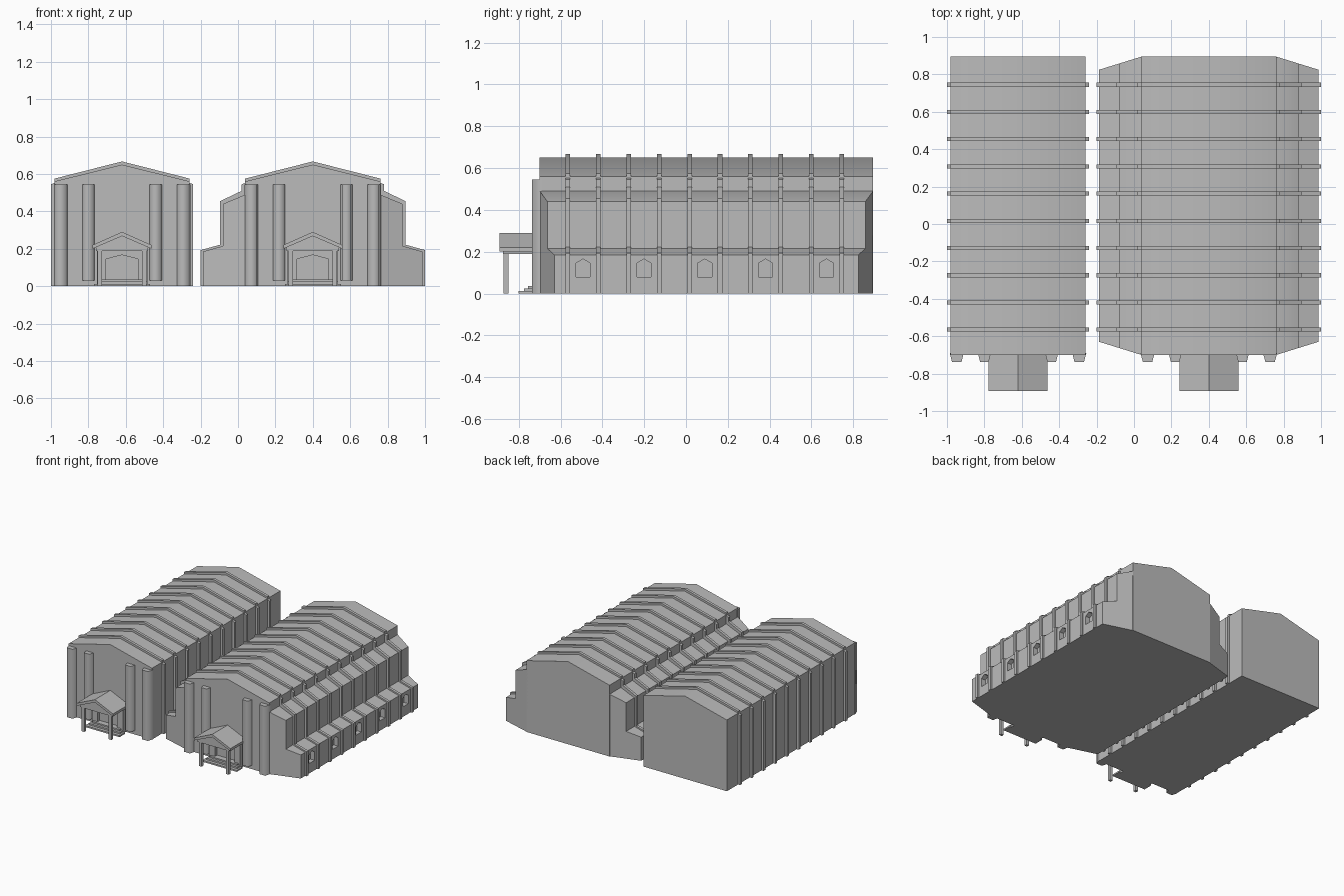
import bpy, bmesh, math

cube = bpy.data.objects.get("Cube")
if cube:
    bpy.data.objects.remove(cube, do_unlink=True)

GREY = (0.5, 0.5, 0.5, 1)
mat = bpy.data.materials.new("warm_grey_plaster")
mat.use_nodes = True
mat.diffuse_color = GREY
bsdf = next(n for n in mat.node_tree.nodes if n.type == "BSDF_PRINCIPLED")
bsdf.inputs["Base Color"].default_value = GREY
bsdf.inputs["Roughness"].default_value = 0.8

FRONT, BACK = -0.70, 0.895
RIBS = [-0.565 + 0.1455 * i for i in range(10)]


def prism(bm, outline, a, b, place):
    """Extrude a 2D outline from a to b; place maps (u, v, w) to 3D."""
    lo = [bm.verts.new(place(u, v, a)) for u, v in outline]
    hi = [bm.verts.new(place(u, v, b)) for u, v in outline]
    bm.faces.new(lo)
    bm.faces.new(hi[::-1])
    n = len(lo)
    for i in range(n):
        bm.faces.new((lo[i], hi[i], hi[(i + 1) % n], lo[(i + 1) % n]))


def finish(bm, name, angle=30):
    bmesh.ops.recalc_face_normals(bm, faces=bm.faces)
    mesh = bpy.data.meshes.new(name)
    bm.to_mesh(mesh)
    bm.free()
    mesh.materials.append(mat)
    obj = bpy.data.objects.new(name, mesh)
    bpy.context.collection.objects.link(obj)
    smooth(obj, angle)
    return obj


def smooth(obj, angle):
    bpy.ops.object.select_all(action="DESELECT")
    obj.select_set(True)
    bpy.context.view_layer.objects.active = obj
    bpy.ops.object.shade_smooth_by_angle(angle=math.radians(angle))


def cut(obj, cutter, angle):
    """Subtract the cutter, keep the result, drop the cutter."""
    cutter.hide_render = True
    mod = obj.modifiers.new("openings", "BOOLEAN")
    mod.operation, mod.solver, mod.object = "DIFFERENCE", "EXACT", cutter
    bpy.context.view_layer.update()
    graph = bpy.context.evaluated_depsgraph_get()
    mesh = bpy.data.meshes.new_from_object(obj.evaluated_get(graph))
    obj.modifiers.clear()
    obj.data = mesh
    bpy.data.objects.remove(cutter, do_unlink=True)
    smooth(obj, angle)


def along_y(cx, side=1):
    return lambda u, v, w: (cx + side * u, w, v)


def mirrored(half):
    """Close a half outline that ends on the centre line."""
    return half + [(-u, v) for u, v in reversed(half) if u]


def box(bm, x0, x1, y0, y1, z0, z1):
    prism(bm, [(x0, z0), (x1, z0), (x1, z1), (x0, z1)], y0, y1, along_y(0))


def opening(half, low, shoulder, peak):
    return mirrored([(half, low), (half, shoulder), (0, peak)])


def hall(cx, name, rib_half):
    # Main gabled volume
    bm = bmesh.new()
    prism(bm, mirrored([(0.362, 0), (0.362, 0.56), (0, 0.65)]), FRONT, BACK, along_y(cx))
    finish(bm, name + "_body", 40)

    # Ribs wrapped over walls and roof
    bm = bmesh.new()
    for y in RIBS:
        prism(bm, mirrored(rib_half), y - 0.011, y + 0.011, along_y(cx))
    finish(bm, name + "_ribs")

    # Tapered pilasters on the front wall
    bm = bmesh.new()
    for side in (-1, 1):
        for inner, outer, low in ((0.145, 0.215, 0.03), (0.29, 0.365, 0)):
            plan = [(inner, FRONT + 0.01), (inner + 0.012, FRONT - 0.037),
                    (outer - 0.012, FRONT - 0.037), (outer, FRONT + 0.01)]
            prism(bm, plan, low, 0.545,
                  lambda u, v, w, s=side: (cx + s * u, v, w))
    finish(bm, name + "_pilasters", 80)

    # Roof edge band on the front gable
    bm = bmesh.new()
    band = [(0.362, 0.553), (0.362, 0.575), (0, 0.665), (-0.362, 0.575), (-0.362, 0.553), (0, 0.643)]
    prism(bm, band, RIBS[0] - 0.011, RIBS[0] + 0.011, along_y(cx))
    finish(bm, name + "_gable_band")

    entrance(cx, name)


def entrance(cx, name):
    # Doorway block with a pointed recess
    bm = bmesh.new()
    box(bm, cx - 0.135, cx + 0.135, -0.737, FRONT + 0.02, 0, 0.2)
    block = finish(bm, name + "_doorway")
    bm = bmesh.new()
    prism(bm, opening(0.085, 0.035, 0.145, 0.167), -0.76, -0.71, along_y(cx))
    cut(block, finish(bm, "door_cutter"), 30)

    # Steps
    bm = bmesh.new()
    for half, depth, top in ((0.15, 0.80, 0.012), (0.135, 0.775, 0.024), (0.12, 0.755, 0.035)):
        box(bm, cx - half, cx + half, -depth, -0.73, 0, top)
    finish(bm, name + "_steps")

    # Porch roof, gable panel and beams
    bm = bmesh.new()
    chevron = [(0.158, 0.2), (0.158, 0.22), (0, 0.29), (-0.158, 0.22), (-0.158, 0.2), (0, 0.268)]
    prism(bm, chevron, -0.892, FRONT + 0.01, along_y(cx))
    finish(bm, name + "_porch_roof")
    bm = bmesh.new()
    prism(bm, mirrored([(0.14, 0.188), (0.14, 0.208), (0, 0.27)]), -0.875, FRONT, along_y(cx))
    finish(bm, name + "_porch_gable")

    # Porch posts
    bm = bmesh.new()
    for side in (-1, 1):
        x = cx + side * 0.118
        box(bm, x - 0.012, x + 0.012, -0.872, -0.85, 0, 0.2)
    finish(bm, name + "_porch_posts")


def wing(cx, side, name):
    # Stepped aisle with slanted ends
    profile = [(0.35, 0), (0.587, 0), (0.587, 0.185), (0.48, 0.215),
               (0.48, 0.44), (0.36, 0.49), (0.35, 0.49)]

    def slanted(u, v, w):
        inset = max(0, u - 0.36) * 0.31
        return (cx + side * u, w + (inset if w < 0 else -inset), v)

    bm = bmesh.new()
    prism(bm, profile, FRONT, BACK, slanted)
    obj = finish(bm, name, 80)

    # Pointed windows in every other bay
    bm = bmesh.new()
    for i in range(0, 9, 2):
        mid = (RIBS[i] + RIBS[i + 1]) / 2
        prism(bm, opening(0.034, 0.078, 0.145, 0.165), 0.55, 0.65,
              lambda u, v, w, m=mid: (cx + side * w, m + u, v))
    cut(obj, finish(bm, "window_cutter"), 60)


PLAIN_RIB = [(0.38, 0), (0.38, 0.545), (0.362, 0.552), (0.362, 0.575), (0, 0.667)]
STEPPED_RIB = [(0.6, 0), (0.6, 0.193), (0.495, 0.222), (0.495, 0.455),
               (0.38, 0.51), (0.38, 0.545), (0.362, 0.552), (0.362, 0.575), (0, 0.667)]

hall(-0.62, "narrow_hall", PLAIN_RIB)
hall(0.4, "wide_hall", STEPPED_RIB)
wing(0.4, 1, "left_aisle")
wing(0.4, -1, "right_aisle")
